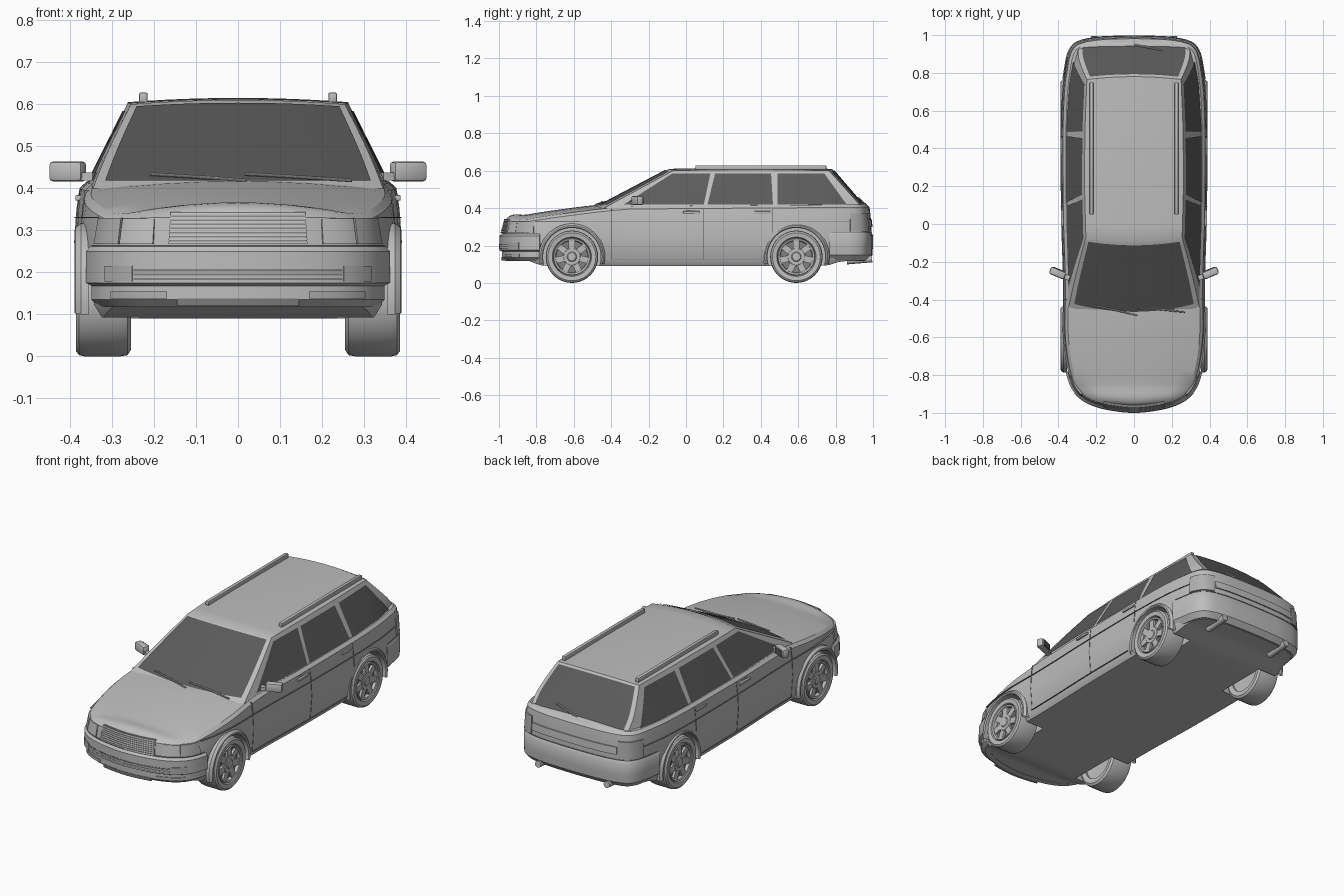
import bpy, bmesh, math
from mathutils import Vector, Matrix

cube = bpy.data.objects.get("Cube")
if cube:
    bpy.data.objects.remove(cube, do_unlink=True)


def material(name, v):
    m = bpy.data.materials.new(name)
    m.use_nodes = True
    m.diffuse_color = (v, v, v, 1)
    m.node_tree.nodes["Principled BSDF"].inputs["Base Color"].default_value = (v, v, v, 1)
    return m


PAINT = material("grey_paint", 0.51)
GLASS = material("dark_glass", 0.105)
TRIM = material("dark_trim", 0.22)
LAMP = material("lamp_grey", 0.43)


def finish(name, bm, mat, recalc=True):
    bmesh.ops.remove_doubles(bm, verts=bm.verts, dist=0.0002)
    if recalc:
        bmesh.ops.recalc_face_normals(bm, faces=bm.faces)
    me = bpy.data.meshes.new(name)
    bm.to_mesh(me)
    bm.free()
    me.materials.append(mat)
    ob = bpy.data.objects.new(name, me)
    bpy.context.collection.objects.link(ob)
    return ob


def activate(ob):
    bpy.ops.object.select_all(action='DESELECT')
    ob.select_set(True)
    bpy.context.view_layer.objects.active = ob


def skin(bm, rows, closed=False):
    """Join rows of points with quads."""
    vs = [[bm.verts.new(p) for p in r] for r in rows]
    for a, b in zip(vs, vs[1:]):
        n = len(a)
        for j in range(n if closed else n - 1):
            k = (j + 1) % n
            bm.faces.new((a[j], a[k], b[k], b[j]))
    return vs


def table(keys, y):
    for (a, u), (b, v) in zip(keys, keys[1:]):
        if y <= b:
            return u + (v - u) * max(0, (y - a) / (b - a))
    return keys[-1][1]


# Plan outline of the left half, from front centre to rear centre
PLAN = [(0, -.985), (.12, -.973), (.21, -.95), (.275, -.915), (.322, -.86), (.349, -.78),
        (.367, -.68), (.378, -.55), (.375, -.4), (.378, -.2), (.385, 0), (.388, .25), (.388, .5),
        (.38, .7), (.365, .82), (.345, .91), (.3, .962), (.2, .985), (.1, .991), (0, .993)]
LAST = len(PLAN) - 1


def plan_point(i):
    if i < 0 or i > LAST:
        x, y = PLAN[-i if i < 0 else 2 * LAST - i]
        return Vector((-x, y))
    return Vector(PLAN[i])


def curve(t):
    i = math.floor(t)
    f = t - i
    a, b, c, d = [plan_point(i + k) for k in (-1, 0, 1, 2)]
    return b + 0.5 * f * (c - a + f * (2 * a - 5 * b + 4 * c - d + f * (3 * (b - c) + d - a)))


def outline(t, off):
    g = (curve(t + .01) - curve(t - .01)).normalized()
    return curve(t) + Vector((g.y, -g.x)) * off


def band(name, t0, t1, profile, mat, n=14):
    """Sweep a closed (offset, z) profile along the plan outline on both sides."""
    bm = bmesh.new()
    for s in (1, -1):
        rows = []
        for i in range(n + 1):
            t = t0 + (t1 - t0) * i / n
            rows.append([(s * q.x, q.y, z) for o, z in profile for q in [outline(t, o)]])
        vs = skin(bm, rows, True)
        bm.faces.new(vs[0])
        bm.faces.new(vs[-1])
    return finish(name, bm, mat)


def strip(name, t0, t1, z0, z1, o0, o1, mat):
    return band(name, t0, t1, [(o0, z0), (o1, z1), (-.04, z1), (-.04, z0)], mat)


def rod(name, p, q, r, mat, n=10):
    p, q = Vector(p), Vector(q)
    bm = bmesh.new()
    m = Matrix.Translation((p + q) / 2) @ (q - p).to_track_quat('Z', 'Y').to_matrix().to_4x4()
    bmesh.ops.create_cone(bm, cap_ends=True, segments=n, radius1=r, radius2=r,
                          depth=(q - p).length, matrix=m)
    return finish(name, bm, mat)


def box(name, loc, size, mat, turn=0, bevel=0):
    bm = bmesh.new()
    m = Matrix.Translation(loc) @ Matrix.Rotation(turn, 4, 'Z') @ Matrix.Diagonal((*size, 1))
    bmesh.ops.create_cube(bm, size=1, matrix=m)
    if bevel:
        bmesh.ops.bevel(bm, geom=bm.edges[:], offset=bevel, segments=2, affect='EDGES', profile=.5)
    return finish(name, bm, mat)


def lathe(name, prof, mat, cy, s, closed=False, a0=0, a1=360, n=40):
    bm = bmesh.new()
    rows = []
    for i in range(n + 1):
        a = math.radians(a0 + (a1 - a0) * i / n)
        rows.append([(s * x, cy + r * math.cos(a), .14 + r * math.sin(a)) for r, x in prof])
    skin(bm, rows, closed)
    return finish(name, bm, mat)


# Lower body: stacked outlines closed over the bonnet and floor
BELT = [(-.95, .345), (-.88, .338), (-.75, .358), (-.6, .378), (-.42, .4), (-.3, .41), (1, .42)]
FLOOR = [(-.86, .12), (-.77, .09), (.75, .09), (.84, .118)]
bm = bmesh.new()
for s in (1, -1):
    rows = []
    for i in range(2 * LAST + 1):
        t = i / 2
        top, low = table(BELT, curve(t).y), table(FLOOR, curve(t).y)
        levels = [(-.03, low), (-.01, low + .03), (0, .25), (-.006, top - .06),
                  (-.012, top - .015), (-.028, top)]
        pts = [(max(0, q.x), q.y, z) for o, z in levels for q in [outline(t, o)]]
        w, y, _ = pts[-1]
        crown = table([(-.5, .025), (-.2, .01)], y) * min(1, w / .25)
        pts += [(w * f, y, top + crown * (1 - f * f)) for f in (.75, .5, .25, 0)]
        pts.insert(0, (0, pts[0][1], low))
        rows.append([(s * x, y, z) for x, y, z in pts])
    skin(bm, rows)
body = finish("lower_body", bm, PAINT)

# Wheel wells cut into the body
WHEELS = (-.61, .59)
for cy in WHEELS:
    for s in (1, -1):
        cutter = rod("well_cutter", (s * .235, cy, .14), (s * .6, cy, .14), .155, PAINT, 40)
        cutter.hide_render = True
        activate(body)
        mod = body.modifiers.new("well", 'BOOLEAN')
        mod.operation, mod.solver, mod.object = 'DIFFERENCE', 'EXACT', cutter
        bpy.ops.object.modifier_apply(modifier=mod.name)
        bpy.data.objects.remove(cutter, do_unlink=True)


# Cabin surfaces as functions of two fractions
def half_width(y, v):
    b = table([(-.44, .345), (-.3, .352), (0, .362), (.5, .362), (.75, .345), (.88, .32), (.95, .29)], y)
    r = table([(-.1, .254), (.2, .262), (.5, .26), (.8, .248)], y)
    return b + (r - b) * v


def front_y(v):
    return -.44 + .37 * v


def rear_y(v):
    return .945 - .18 * v


def side(s):
    def f(a, v):
        y = front_y(v) + (rear_y(v) - front_y(v)) * a
        return (s * half_width(y, v), y, .4 + .2 * v + .005 * v * math.sin(math.pi * a))
    return f


def screen(p, v):
    y, k = front_y(v), 1 - p * p
    return (p * half_width(y, v), y - (.05 - .03 * v) * k, .4 + .2 * v + .01 * k * v)


def tail(p, v):
    y, k = rear_y(v), 1 - p * p
    return (p * half_width(y, v), y + .015 * k, .4 + .2 * v + .01 * k * v)


def roof(p, a):
    y, k = front_y(1) + (rear_y(1) - front_y(1)) * a, 1 - p * p
    return (p * half_width(y, 1), y - .02 * k * (1 - a) + .015 * k * a,
            .6 + .005 * math.sin(math.pi * a) + .01 * k)


def patch(bm, f, u0, u1, v0, v1, shift=(0, 0, 0), n=12):
    skin(bm, [[Vector(f(u0 + (u1 - u0) * i / n, v0 + (v1 - v0) * j / n)) + Vector(shift)
               for j in range(n + 1)] for i in range(n + 1)])


def outward(name, bm, mat):
    bm.normal_update()
    for face in bm.faces:
        if face.normal.dot(face.calc_center_median() - Vector((0, .2, .35))) < 0:
            face.normal_flip()
    return finish(name, bm, mat, False)


bm = bmesh.new()
for f, u0 in ((side(1), 0), (side(-1), 0), (screen, -1), (tail, -1), (roof, -1)):
    patch(bm, f, u0, 1, 0, 1)
outward("cabin", bm, PAINT)

# Glass
for name, f, w, v0, shift in (("windscreen", screen, .93, .07, (0, -.003, .004)),
                              ("rear_window", tail, .92, .1, (0, .004, .003))):
    bm = bmesh.new()
    patch(bm, f, -w, w, v0, .95, shift)
    outward(name, bm, GLASS)

# Each side window: bottom front, bottom rear, top front, top rear along y
WINDOWS = {"front_door_window": (-.335, .095, -.075, .13),
           "rear_door_window": (.115, .465, .155, .455),
           "cargo_window": (.49, .86, .49, .74)}
for name, (bf, br, tf, tr) in WINDOWS.items():
    for s in (1, -1):
        def pane(a, c):
            lo, hi = bf + (br - bf) * a, tf + (tr - tf) * a
            y, v = lo + (hi - lo) * c, .08 + .83 * c
            return (s * (half_width(y, v) + .004), y, .4 + .2 * v + .002)
        bm = bmesh.new()
        patch(bm, pane, 0, 1, 0, 1)
        outward(name, bm, GLASS)

# Bumpers and their fittings
band("front_bumper", 0, 5, [(-.02, .118), (0, .135), (0, .168), (.013, .175), (.013, .25),
                            (.002, .262), (-.05, .262), (-.05, .118)], PAINT, 20)
band("rear_bumper", 13.5, LAST, [(-.022, .12), (.003, .148), (.006, .19), (.006, .255), (-.003, .27),
                                 (-.05, .27), (-.05, .12)], PAINT, 20)
strip("bumper_intake", 0, 2.45, .182, .208, .0145, .0145, TRIM)
for z in (.187, .197):
    strip("bumper_slat", 0, 2.45, z, z + .005, .0155, .0155, PAINT)
strip("front_indicator", 2.5, 3.6, .178, .215, .0155, .0155, LAMP)
strip("lower_intake", 0, 1.25, .12, .138, 0, .002, TRIM)
strip("fog_lamp", 1.5, 3.5, .138, .154, .004, .004, LAMP)
strip("bumper_gap", 0, 4.9, .261, .265, .002, .002, TRIM)
strip("rear_bumper_gap", 13.6, LAST, .269, .273, .002, .002, TRIM)

# Grille and lamps
strip("grille_backing", 0, 1.45, .267, .343, .004, -.016, TRIM)
for i in range(8):
    z = .267 + .0098 * i
    o = .007 - .0026 * i
    strip("grille_bar", 0, 1.45, z, z + .0062, o, o - .0016, PAINT)
strip("headlamp", 1.9, 3.1, .268, .328, .003, -.009, PAINT)
strip("corner_lamp", 3.15, 4.6, .268, .329, .004, -.007, LAMP)
strip("tail_lamp", 14.6, 16.4, .276, .372, .004, -.002, LAMP)
strip("tailgate_strip", 16.45, LAST, .3, .34, .004, .001, PAINT)
strip("waist_line", 4.7, 14.6, .329, .332, .0005, .0005, TRIM)
strip("sill_line", 8, 11.6, .123, .126, -.004, -.004, TRIM)

# Door seams follow the body side
SEAM = [(-.008, .125), (.0015, .25), (-.004, .35), (-.0105, .395), (-.03, .395), (-.03, .125)]
for t in (8, 10.38):
    band("door_seam", t, t + .02, SEAM, TRIM, 1)
band("rear_door_seam", 11.83, 11.85, [(o, max(z, .27)) for o, z in SEAM[1:5]] + [(-.03, .27)], TRIM, 1)

# Wheels and arches
for cy in WHEELS:
    for s in (1, -1):
        lathe("wheel_arch", [(.154, .355), (.154, .384), (.16, .389), (.167, .387), (.177, .374), (.177, .355)],
              PAINT, cy, s, True, -13, 193)
        lathe("tyre", [(.098, .37), (.105, .382), (.128, .385), (.137, .378), (.14, .365), (.14, .28),
                       (.137, .263), (.125, .255), (.098, .26)], PAINT, cy, s, True)
        lathe("wheel_rim", [(.1, .372), (.097, .381), (.088, .378), (.084, .36)], PAINT, cy, s)
        lathe("wheel_dish", [(.09, .362), (.0, .362)], TRIM, cy, s)
        lathe("wheel_back", [(.1, .27), (.0, .28)], PAINT, cy, s)
        lathe("wheel_hub", [(.05, .36), (.05, .37), (.044, .376), (.026, .376), (.022, .38), (0, .38)], PAINT, cy, s)
        bm = bmesh.new()
        for k in range(7):
            m = (Matrix.Translation((s * .367, cy, .14)) @ Matrix.Rotation(k * math.tau / 7, 4, 'X')
                 @ Matrix.Translation((0, 0, .058)) @ Matrix.Diagonal((.016, .034, .07, 1)))
            bmesh.ops.create_cube(bm, size=1, matrix=m)
        finish("wheel_spokes", bm, PAINT)

# Paired fittings: mirrors, handles, rails, exhausts
for s in (1, -1):
    box("mirror_housing", (s * .405, -.26, .44), (.086, .04, .048), PAINT, s * .4, .01)
    box("mirror_glass", (s * .397, -.24, .44), (.06, .004, .034), GLASS, s * .4)
    box("mirror_arm", (s * .362, -.278, .428), (.045, .026, .02), PAINT, s * .4)
    for y in (.03, .41):
        box("door_handle", (s * .379, y, .377), (.016, .09, .013), PAINT, 0, .003)
        box("handle_recess", (s * .372, y, .376), (.006, .06, .026), TRIM)
    box("roof_rail", (s * .225, .4, .616), (.02, .7, .024), PAINT, 0, .004)
    rod("exhaust_pipe", (s * .21, .86, .117), (s * .21, .995, .128), .018, PAINT, 16)

# Wipers
for p0, p1 in ((-.62, -.12), (.05, .62)):
    a, b = [Vector(screen(p, v)) + Vector((0, -.008, .009)) for p, v in ((p0, .12), (p1, .07))]
    rod("wiper_blade", a, b, .004, PAINT)
    rod("wiper_arm", (a + b) / 2, b + Vector((.06, -.015, -.005)), .004, PAINT)
a, b = [Vector(tail(p, v)) + Vector((0, .008, .006)) for p, v in ((0, .1), (.5, .24))]
rod("rear_wiper", a, b, .005, PAINT)

for ob in list(bpy.context.collection.objects):
    if ob.type == 'MESH':
        activate(ob)
        bpy.ops.object.shade_smooth_by_angle(angle=math.radians(32))
